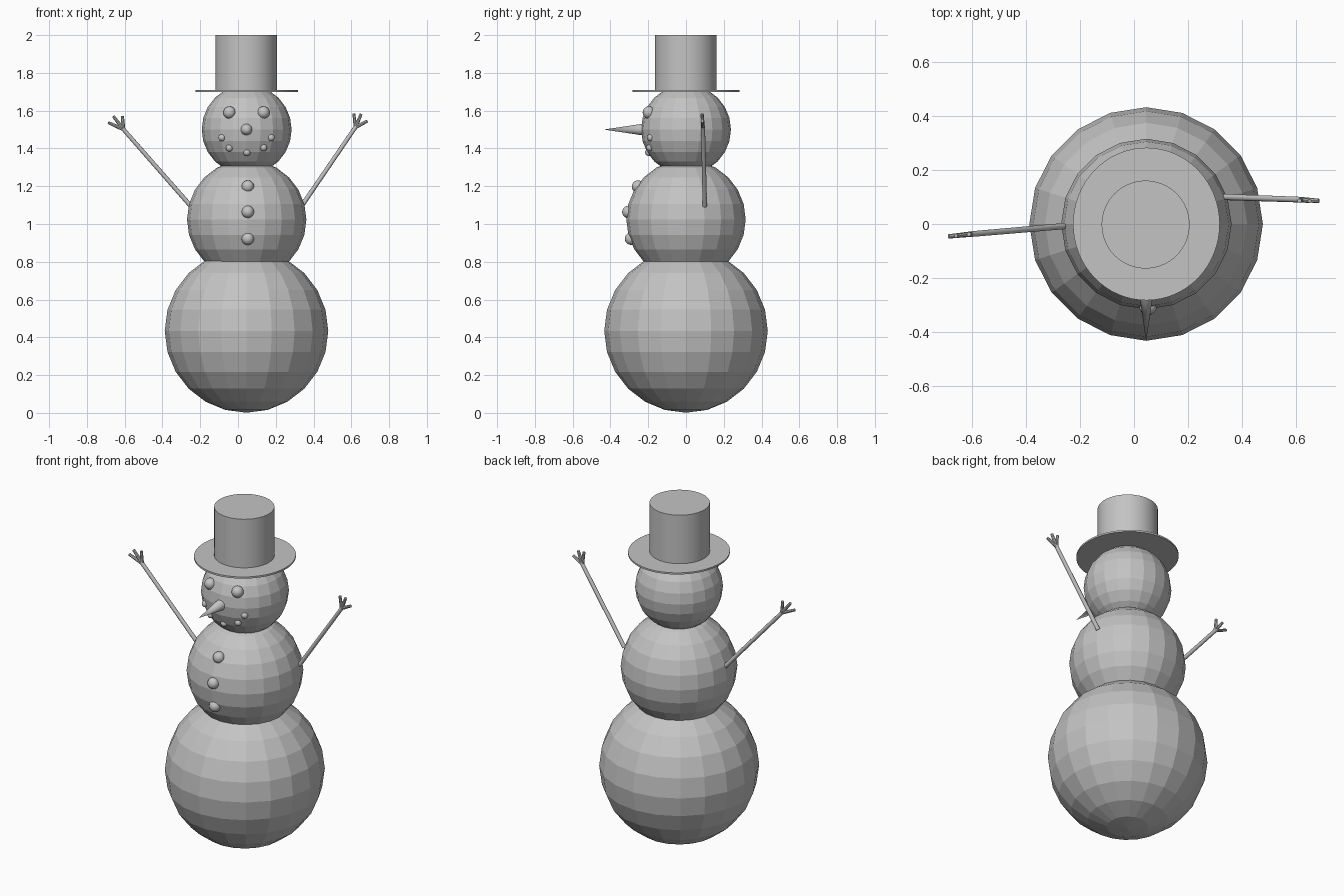
import bpy, bmesh, math
from mathutils import Vector, Matrix

if "Cube" in bpy.data.objects:
    bpy.data.objects.remove(bpy.data.objects["Cube"])

CX = 0.045  # the body axis sits slightly right of the arms' centre

grey = bpy.data.materials.new("plain grey")
grey.diffuse_color = (0.55, 0.55, 0.55, 1)
grey.use_nodes = True
grey.node_tree.nodes["Principled BSDF"].inputs["Base Color"].default_value = grey.diffuse_color


def finish(name, bm, smooth=False):
    """Turn a bmesh into a named object, flat or smooth by angle."""
    mesh = bpy.data.meshes.new(name)
    bm.to_mesh(mesh)
    bm.free()
    ob = bpy.data.objects.new(name, mesh)
    bpy.context.collection.objects.link(ob)
    mesh.materials.append(grey)
    if smooth:
        bpy.ops.object.select_all(action='DESELECT')
        ob.select_set(True)
        bpy.context.view_layer.objects.active = ob
        bpy.ops.object.shade_smooth_by_angle(angle=math.radians(40))
    return ob


def ball(name, loc, r, seg=20, rings=12, smooth=False):
    bm = bmesh.new()
    bmesh.ops.create_uvsphere(bm, u_segments=seg, v_segments=rings, radius=r,
                              matrix=Matrix.Translation(loc))
    return finish(name, bm, smooth)


def add_rod(bm, a, b, r1, r2, seg):
    """Add a capped, tapered rod from a to b."""
    a, b = Vector(a), Vector(b)
    d = b - a
    m = Matrix.Translation((a + b) / 2) @ d.to_track_quat('Z', 'Y').to_matrix().to_4x4()
    bmesh.ops.create_cone(bm, cap_ends=True, segments=seg, radius1=r1, radius2=r2,
                          depth=d.length, matrix=m)


def rod(name, a, b, r1, r2, seg=48):
    bm = bmesh.new()
    add_rod(bm, a, b, r1, r2, seg)
    return finish(name, bm, True)


def on_ball(x, z, cz, r):
    """Front point of a ball's surface at a given x and z."""
    return (x, -math.sqrt(r * r - (x - CX) ** 2 - (z - cz) ** 2), z)


# Three faceted snow balls
ball("lower_body", (CX, 0, 0.434), 0.433)
ball("middle_body", (CX + 0.001, 0, 1.024), 0.316)
ball("head", (CX + 0.001, 0, 1.50), 0.238)

# Hat: oval brim and tall crown
brim = rod("hat_brim", (0, 0, 0), (0, 0, 0.01), 1, 1, 64)
brim.data.transform(Matrix.Translation((CX + 0.001, 0, 1.70))
                    @ Matrix.Diagonal((0.272, 0.283, 1, 1)))
rod("hat_crown", (CX - 0.002, -0.002, 1.70), (CX - 0.002, -0.002, 2.0), 0.163, 0.163, 64)

# Nose
rod("nose", (CX, -0.20, 1.50), (CX, -0.435, 1.50), 0.035, 0.0, 24)

# Eyes
for side, dx in (("left", -0.09), ("right", 0.09)):
    ball(side + "_eye", on_ball(CX + dx, 1.59, 1.5, 0.234), 0.033, 16, 10, True)

# Mouth pebbles
for i, (x, z) in enumerate([(-0.085, 1.457), (-0.046, 1.402), (0.047, 1.379),
                            (0.135, 1.404), (0.175, 1.457)]):
    ball(f"mouth_pebble_{i + 1}", on_ball(x, z, 1.5, 0.232), 0.019, 16, 10, True)

# Buttons
for i, z in enumerate([1.198, 1.064, 0.922]):
    ball(f"button_{i + 1}", on_ball(0.052, z, 1.024, 0.308), 0.033, 16, 10, True)


# Twig arms with three fingers each
def arm(name, shoulder, wrist, tips):
    bm = bmesh.new()
    add_rod(bm, shoulder, wrist, 0.012, 0.011, 10)
    # middle and side fingers fork from slightly different heights
    back = (Vector(shoulder) - Vector(wrist)).normalized()
    for i, tip in enumerate(tips):
        start = Vector(wrist) + back * (0.0 if i == 1 else 0.006)
        add_rod(bm, start, tip, 0.010, 0.008, 8)
    finish(name, bm, True)


arm("right_arm", (0.337, 0.10, 1.095), (0.625, 0.09, 1.517),
    [(0.613, 0.086, 1.585), (0.652, 0.085, 1.583), (0.685, 0.086, 1.545)])
arm("left_arm", (-0.25, -0.007, 1.095), (-0.61, -0.038, 1.505),
    [(-0.687, -0.046, 1.537), (-0.66, -0.044, 1.571), (-0.612, -0.038, 1.572)])
